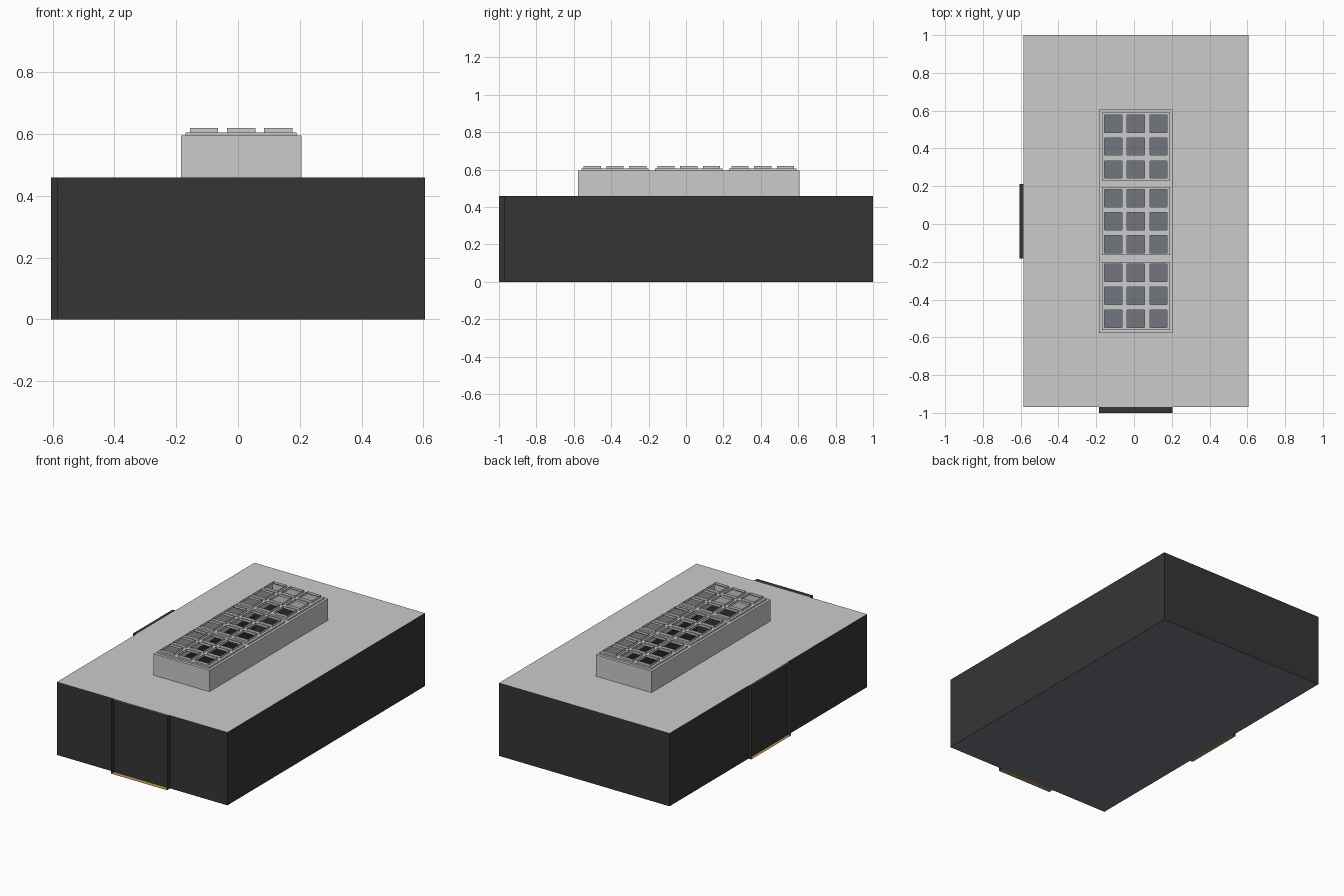
import bpy

if "Cube" in bpy.data.objects:
    bpy.data.objects.remove(bpy.data.objects["Cube"])

def material(name, r, g, b):
    m = bpy.data.materials.new(name)
    m.diffuse_color = (r, g, b, 1)
    m.use_nodes = True
    m.node_tree.nodes["Principled BSDF"].inputs["Base Color"].default_value = m.diffuse_color
    return m

DARK = material("dark wall", 0.036, 0.036, 0.036)
LIGHT = material("light grey roof", 0.60, 0.60, 0.60)
SLATE = material("slate floor", 0.168, 0.184, 0.212)
TAN = material("tan threshold", 0.47, 0.28, 0.10)

CX, CY = 0.01, 0.015          # building centre
H, RT, PT, TOP = 0.46, 0.595, 0.605, 0.62

def make(name, verts, faces, mat):
    me = bpy.data.meshes.new(name)
    me.from_pydata(verts, [], faces)
    me.materials.append(mat)
    ob = bpy.data.objects.new(name, me)
    bpy.context.collection.objects.link(ob)
    return ob

def sheet(name, rect, z, mat, holes=()):
    """Flat rectangle with rectangular holes, cut on a grid."""
    xs = sorted({round(v, 5) for r in (rect, *holes) for v in r[:2]})
    ys = sorted({round(v, 5) for r in (rect, *holes) for v in r[2:]})
    n = len(ys)
    verts = [(x, y, z) for x in xs for y in ys]
    faces = []
    for i in range(len(xs) - 1):
        for j in range(n - 1):
            mx, my = (xs[i] + xs[i + 1]) / 2, (ys[j] + ys[j + 1]) / 2
            if any(h[0] < mx < h[1] and h[2] < my < h[3] for h in holes):
                continue
            a = i * n + j
            faces.append((a, a + n, a + n + 1, a + 1))
    return make(name, verts, faces, mat)

def walls(name, rect, z0, z1, mat, skip=()):
    """Ring of thin walls; sides 0 front, 1 right, 2 back, 3 left."""
    x0, x1, y0, y1 = rect
    ring = [(x0, y0), (x1, y0), (x1, y1), (x0, y1)]
    verts = [(x, y, z) for z in (z0, z1) for x, y in ring]
    faces = [(k, (k + 1) % 4, (k + 1) % 4 + 4, k + 4) for k in range(4) if k not in skip]
    return make(name, verts, faces, mat)

def rect(cx, cy, hx, hy):
    return (cx - hx, cx + hx, cy - hy, cy + hy)

# Hollow hall: floor, walls, roof with a long opening
body = rect(CX, CY, 0.595, 0.985)
shaft = rect(CX, CY, 0.195, 0.592)
sheet("floor", body, 0.0, SLATE).data.flip_normals()
walls("hall_walls", body, 0, H, DARK)
sheet("roof", body, H, LIGHT, [shaft])

# Raised skylight with three panels of nine open shafts
panels = [rect(CX, CY + k * 0.395, 0.18, 0.18) for k in (-1, 0, 1)]
walls("skylight_walls", shaft, H, RT, LIGHT)
sheet("skylight_top", shaft, RT, LIGHT, panels)
for k, p in enumerate(panels):
    py = CY + (k - 1) * 0.395
    panes = [rect(CX + i * 0.12, py + j * 0.1215, 0.046, 0.046)
             for i in (-1, 0, 1) for j in (-1, 0, 1)]
    walls(f"panel_edge_{k}", p, RT, PT, LIGHT)
    sheet(f"panel_{k}", p, PT, LIGHT, panes)
    for n, q in enumerate(panes):
        walls(f"pane_rim_{k}_{n}", q, PT, TOP, LIGHT)

# Shallow doorways, open at their outer side
front = (CX - 0.195, CX + 0.195, -1.0, body[2])
left = (-0.605, body[0], CY - 0.197, CY + 0.197)
for name, r, skip in (("front", front, (0, 2)), ("left", left, (1, 3))):
    walls(name + "_doorway_sides", r, 0, H, DARK, skip)
    sheet(name + "_doorway_top", r, H, DARK)
    sheet(name + "_doorway_threshold", r, 0.0, TAN)
